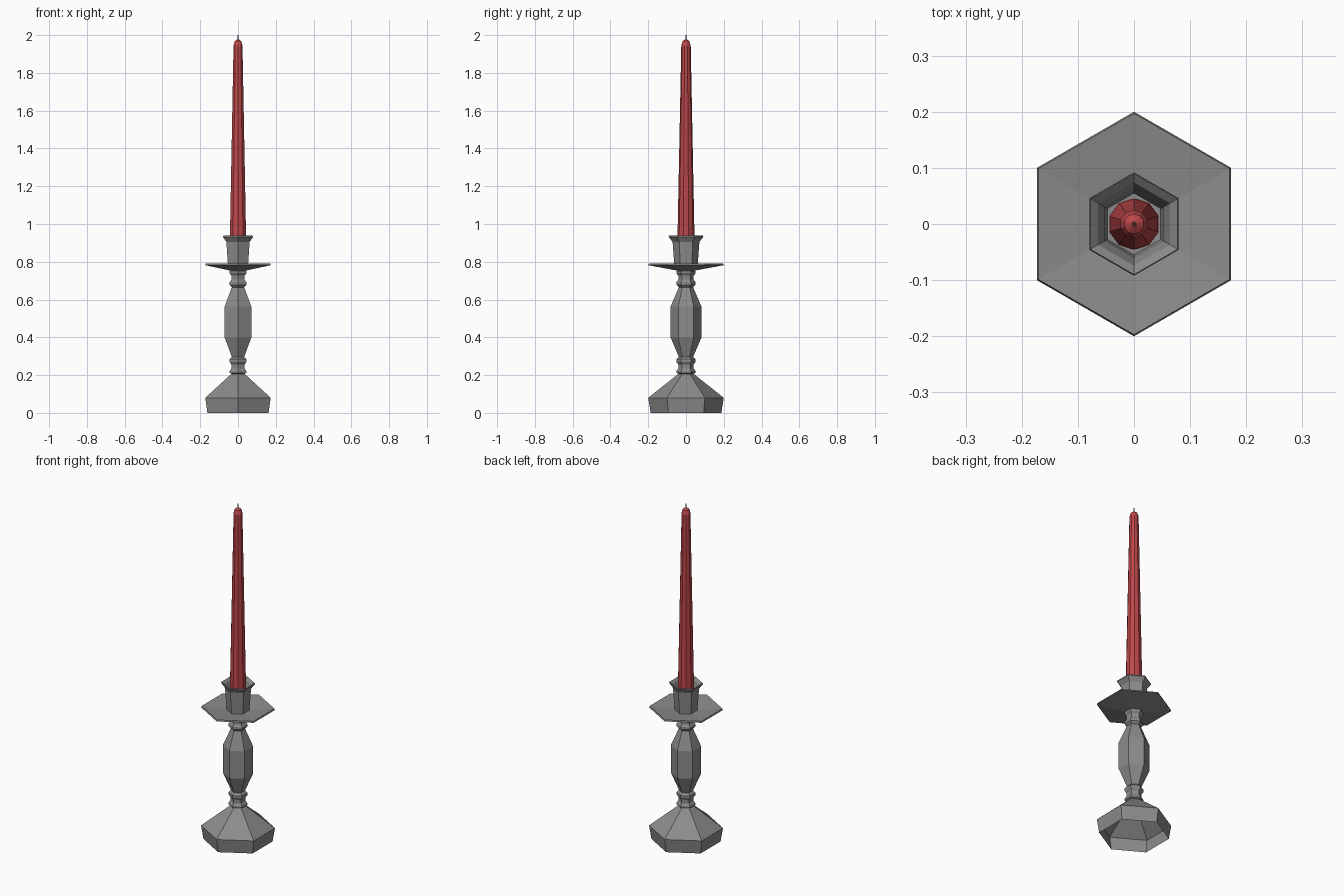
import bpy, bmesh, math

if "Cube" in bpy.data.objects:
    bpy.data.objects.remove(bpy.data.objects["Cube"])


def material(name, rgb):
    m = bpy.data.materials.new(name)
    m.diffuse_color = (*rgb, 1)
    m.use_nodes = True
    m.node_tree.nodes["Principled BSDF"].inputs["Base Color"].default_value = m.diffuse_color
    return m


def lathe(name, profile, sides, mat, cap_start=False, cap_end=False):
    """Turn a bottom-to-top (radius, z) profile into a flat-faced solid."""
    bm = bmesh.new()
    rings = []
    for r, z in profile:
        ring = []
        for i in range(sides):
            a = math.pi / 2 + 2 * math.pi * i / sides
            ring.append(bm.verts.new((r * math.cos(a), r * math.sin(a), z)))
        rings.append(ring)
    for lo, hi in zip(rings, rings[1:]):
        for i in range(sides):
            j = (i + 1) % sides
            bm.faces.new((lo[i], lo[j], hi[j], hi[i]))
    if cap_start:
        bm.faces.new(rings[0][::-1])
    if cap_end:
        bm.faces.new(rings[-1])
    me = bpy.data.meshes.new(name)
    bm.to_mesh(me)
    bm.free()
    me.materials.append(mat)
    ob = bpy.data.objects.new(name, me)
    bpy.context.collection.objects.link(ob)
    return ob


pewter = material("pewter grey", (0.26, 0.26, 0.26))
red = material("red wax", (0.52, 0.065, 0.07))
dark = material("dark wick", (0.12, 0.12, 0.12))

# Foot, hollow underneath
lathe("foot", [(0.187, 0), (0.2, 0.08), (0.04, 0.207)], 6, pewter)

# Stem: lower half with two beads, mirrored about its middle
half = [(0.04, 0.207), (0.051, 0.212), (0.051, 0.222), (0.041, 0.235),
        (0.041, 0.257), (0.051, 0.27), (0.051, 0.284), (0.038, 0.297), (0.082, 0.40)]
mid = 0.481
stem = half + [(r, 2 * mid - z) for r, z in reversed(half)]
lathe("stem", stem, 6, pewter)

# Shallow drip pan
lathe("drip_pan", [(0.04, 0.752), (0.2, 0.782), (0.197, 0.79), (0.06, 0.775)], 6, pewter)

# Candle socket with flared rim
lathe("socket", [(0.061, 0.773), (0.071, 0.905), (0.092, 0.932), (0.09, 0.938),
                 (0.074, 0.925), (0.06, 0.89), (0.055, 0.85)], 6, pewter, cap_end=True)

# Tapered candle and wick
lathe("candle", [(0.046, 0.851), (0.045, 0.93), (0.025, 1.945), (0.018, 1.968), (0.004, 1.978)],
      10, red, cap_start=True, cap_end=True)
lathe("wick", [(0.003, 1.97), (0.002, 2.0)], 6, dark, cap_end=True)
